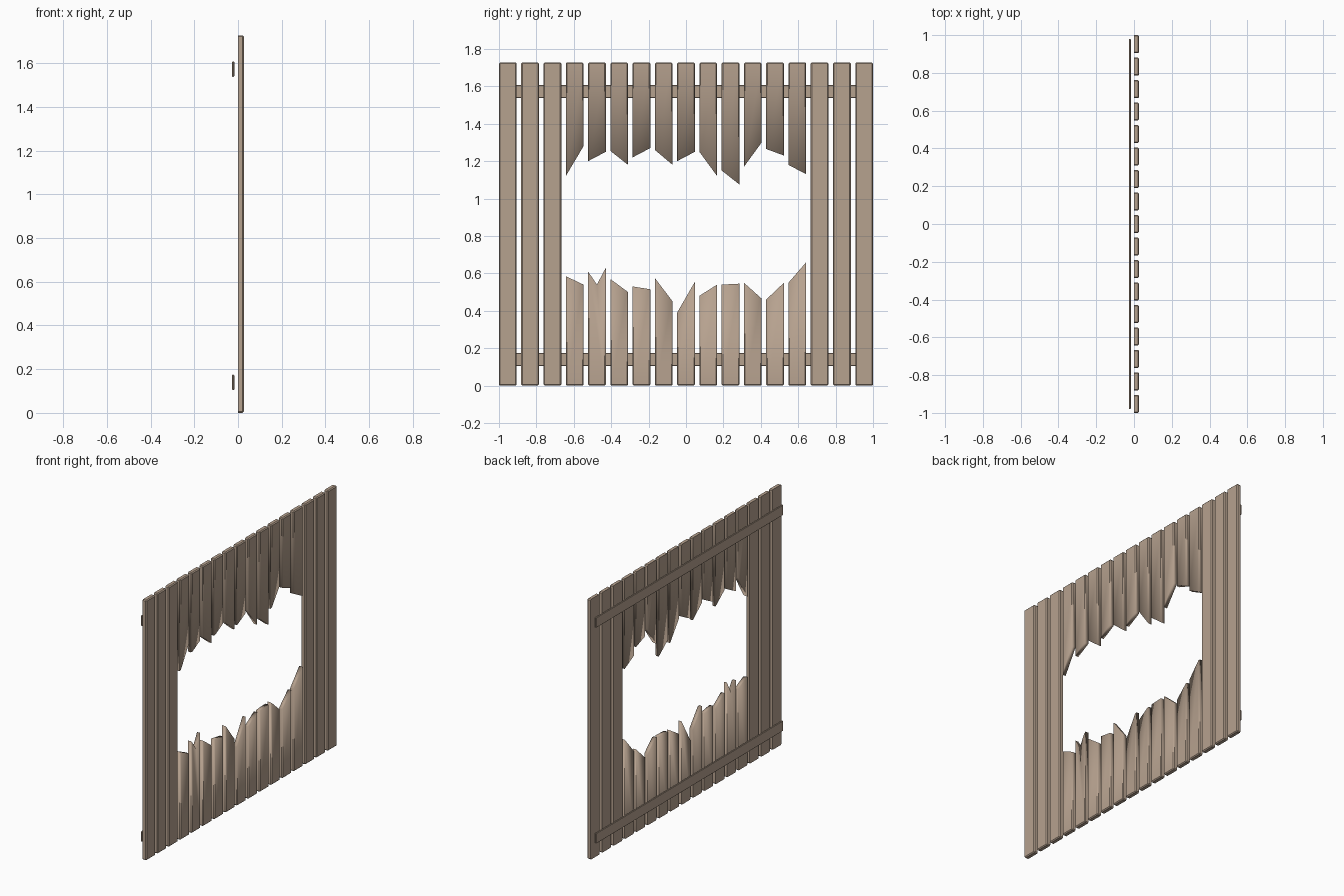
import bpy, bmesh, math

if "Cube" in bpy.data.objects:
    bpy.data.objects.remove(bpy.data.objects["Cube"])

HEIGHT, WIDTH, FRONT = 1.727, 0.095, 0.027
COUNT = 17
PITCH = (2 - WIDTH) / (COUNT - 1)

wood = bpy.data.materials.new("wood")
wood.diffuse_color = (0.47, 0.36, 0.275, 1)
wood.use_nodes = True
wood.node_tree.nodes["Principled BSDF"].inputs["Base Color"].default_value = wood.diffuse_color


def plank(name, outline, x0, x1, bevel, torn=()):
    """Extrude a (y, z) outline from x0 to x1, chamfer its front rim, keep torn ends soft."""
    bm = bmesh.new()
    inset = [bm.verts.new((x0, y, z)) for y, z in outline]
    face = bm.faces.new(inset)
    ext = bmesh.ops.extrude_face_region(bm, geom=[face])
    for v in ext["geom"]:
        if isinstance(v, bmesh.types.BMVert):
            v.co.x = x1
    bmesh.ops.recalc_face_normals(bm, faces=bm.faces)

    def is_torn(v):
        return any(math.hypot(v.co.y - y, v.co.z - z) < 0.002 for y, z in torn)

    # chamfer the front rim and the outer corners, leaving the torn end raw
    rim = [e for e in bm.edges if not any(is_torn(v) for v in e.verts)
           or (abs(e.verts[0].co.x - x1) + abs(e.verts[1].co.x - x1) < 1e-5
               and not all(is_torn(v) for v in e.verts))]
    rim = [e for e in rim if max(v.co.x for v in e.verts) > x1 - 1e-5]
    bmesh.ops.bevel(bm, geom=rim, offset=bevel, segments=1, affect='EDGES')
    ends = [f for f in bm.faces if torn and abs(f.normal.x) < 0.1 and abs(f.normal.z) > 0.3
            and abs(f.calc_center_median().z - torn[0][1]) < 0.2]
    for f in bm.faces:
        f.smooth = bool(torn)
    for e in bm.edges:
        on_tear = any(f in ends for f in e.link_faces)
        e.smooth = on_tear or e.calc_face_angle(0) < math.radians(30)
    mesh = bpy.data.meshes.new(name)
    bm.to_mesh(mesh)
    bm.free()
    mesh.materials.append(wood)
    obj = bpy.data.objects.new(name, mesh)
    bpy.context.collection.objects.link(obj)
    return obj


# torn edge heights across each broken board, left to right
upper = [(1.12, 1.28), (1.20, 1.25), (1.255, 1.18), (1.22, 1.27), (1.26, 1.18), (1.20, 1.25),
         (1.25, 1.12), (1.15, 1.075), (1.17, 1.30), (1.265, 1.23), (1.18, 1.13)]
lower = [(.585, .54), (.61, .54, .63), (.57, .50), (.53, .515), (.575, .45), (.39, .555),
         (.48, .54), (.54, .545), (.55, .465), (.46, .55), (.55, .66)]


def tear(y0, heights):
    n = len(heights) - 1
    return [(y0 + WIDTH * i / n, z) for i, z in enumerate(heights)]


# fence boards: whole at the sides, split into two broken stubs in the middle
for i in range(COUNT):
    a = -1 + i * PITCH
    b = a + WIDTH
    k = i - 3
    if 0 <= k < len(upper):
        top, low = tear(a, upper[k]), tear(a, lower[k])
        plank(f"broken_board_top_{k}", top + [(b, HEIGHT), (a, HEIGHT)], 0, FRONT, 0.006, top)
        plank(f"broken_board_bottom_{k}", [(a, 0), (b, 0)] + low[::-1], 0, FRONT, 0.006, low)
    else:
        plank(f"board_{i}", [(a, 0), (b, 0), (b, HEIGHT), (a, HEIGHT)], 0, FRONT, 0.006)

# two horizontal rails behind the boards
for name, z in (("lower_rail", 0.105), ("upper_rail", 1.537)):
    plank(name, [(-.98, z), (.98, z), (.98, z + .07), (-.98, z + .07)], -0.017, -FRONT, 0.003)
